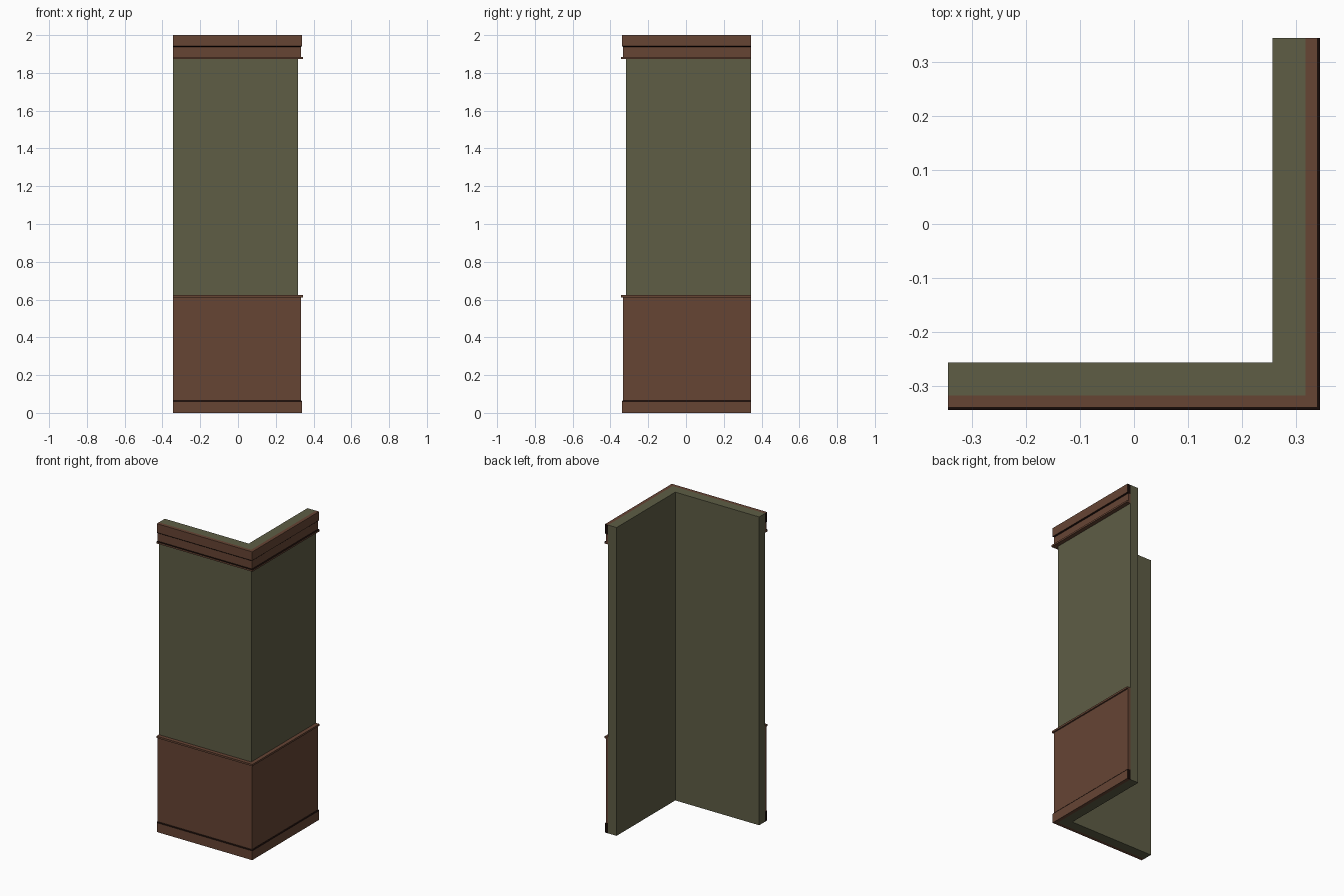
import bpy, bmesh

if "Cube" in bpy.data.objects:
    bpy.data.objects.remove(bpy.data.objects["Cube"])


def material(name, rgb):
    m = bpy.data.materials.new(name)
    m.diffuse_color = (*rgb, 1)
    m.use_nodes = True
    m.node_tree.nodes["Principled BSDF"].inputs["Base Color"].default_value = m.diffuse_color
    return m


GREEN = material("olive_plaster", (0.112, 0.110, 0.060))
BROWN = material("brown_wood", (0.132, 0.058, 0.034))
DARK = material("dark_wood", (0.008, 0.003, 0.002))
END = 0.345


def corner_sweep(name, profile, mat, dark_edges=(), dark_ends=False):
    """Sweep a (distance, height) profile round the mitred outer corner."""
    bm = bmesh.new()
    rings = [[bm.verts.new(p) for p in ring] for ring in (
        [(-END, -d, z) for d, z in profile],
        [(d, -d, z) for d, z in profile],
        [(d, END, z) for d, z in profile])]
    n = len(profile)
    for a, b in zip(rings, rings[1:]):
        for i in range(n):
            j = (i + 1) % n
            f = bm.faces.new((a[i], a[j], b[j], b[i]))
            f.material_index = int(i in dark_edges)
    for ring in (rings[0], rings[2]):
        bm.faces.new(ring).material_index = int(dark_ends)
    bmesh.ops.recalc_face_normals(bm, faces=bm.faces)
    me = bpy.data.meshes.new(name)
    bm.to_mesh(me)
    bm.free()
    me.materials.append(mat)
    if dark_edges or dark_ends:
        me.materials.append(DARK)
    ob = bpy.data.objects.new(name, me)
    bpy.context.collection.objects.link(ob)


W = 0.318  # outer wall face

# plaster wall
corner_sweep("wall", [(0.257, 0), (W, 0), (W, 2), (0.257, 2)], GREEN)

# lower panelling
corner_sweep("baseboard", [(W, 0), (0.340, 0), (0.340, 0.060), (0.335, 0.066), (W, 0.066)],
             BROWN, dark_edges=(2,), dark_ends=True)
corner_sweep("wainscot_panel", [(W, 0.066), (0.334, 0.066), (0.334, 0.611), (W, 0.611)], BROWN)
corner_sweep("wainscot_cap", [(W, 0.611), (0.343, 0.611), (0.343, 0.623), (W, 0.623)], BROWN)

# crown moulding
corner_sweep("crown_bead", [(W, 1.874), (0.345, 1.874), (0.345, 1.885), (W, 1.885)],
             BROWN, dark_edges=(2,))
corner_sweep("crown_frieze", [(W, 1.885), (0.333, 1.885), (0.333, 1.937), (W, 1.937)], BROWN)
corner_sweep("crown_top", [(W, 1.937), (0.333, 1.937), (0.340, 1.943), (0.340, 2), (W, 2)],
             BROWN, dark_edges=(1,), dark_ends=True)
